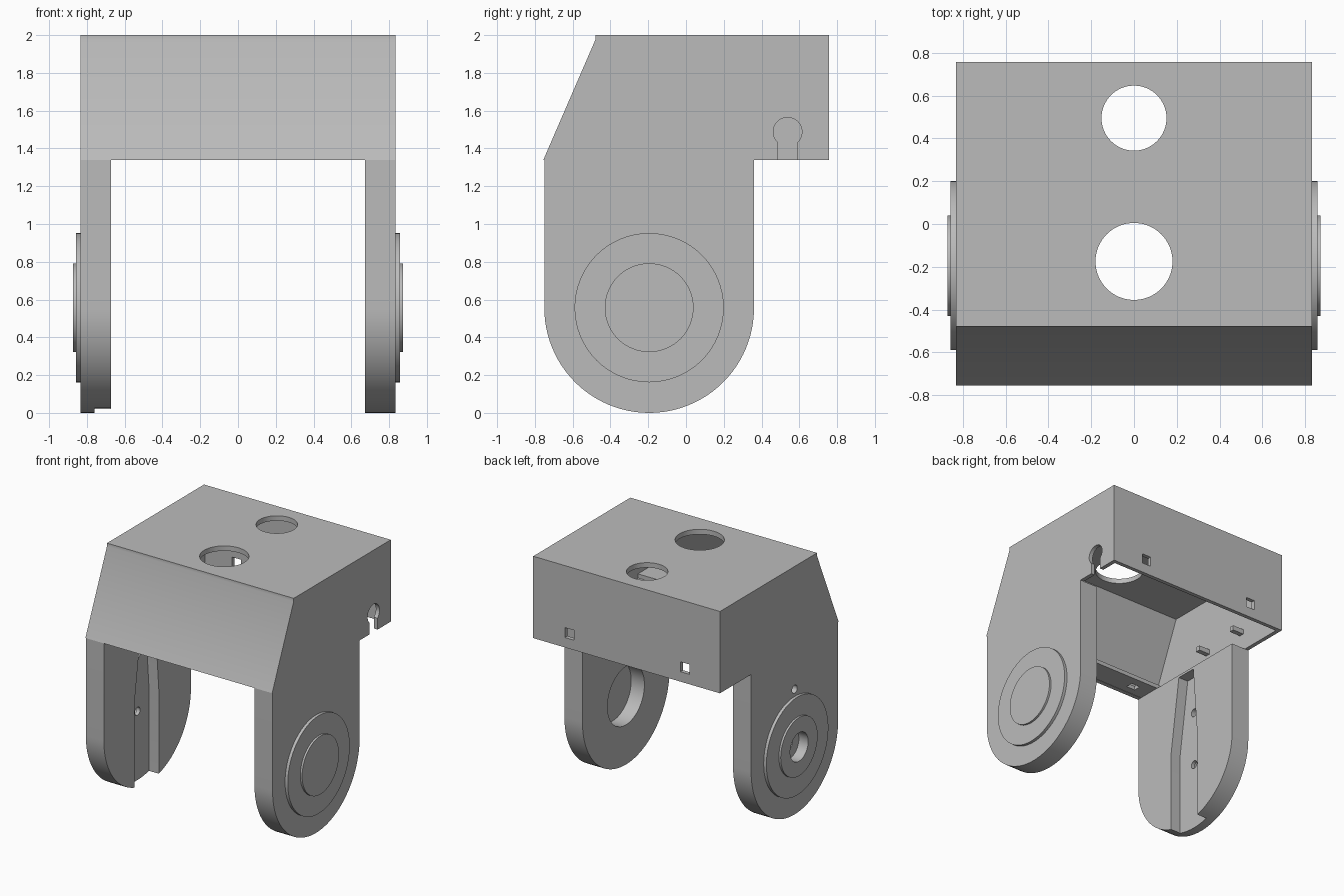
import bpy, bmesh, math

cube = bpy.data.objects.get("Cube")
if cube:
    bpy.data.objects.remove(cube, do_unlink=True)

GREY = (0.5, 0.5, 0.5, 1)
grey = bpy.data.materials.new("plain_grey")
grey.use_nodes = True
grey.diffuse_color = GREY
grey.node_tree.nodes["Principled BSDF"].inputs["Base Color"].default_value = GREY


def prism(name, outline, lo, hi, axis="x"):
    """Extrude an outline along x (points are y, z), y (x, z) or z (x, y)."""
    place = {"x": lambda a, b, t: (t, a, b),
             "y": lambda a, b, t: (a, t, b),
             "z": lambda a, b, t: (a, b, t)}[axis]
    bm = bmesh.new()
    base = bm.faces.new([bm.verts.new(place(a, b, lo)) for a, b in outline])
    far = bmesh.ops.extrude_face_region(bm, geom=[base])["geom"]
    for v in far:
        if isinstance(v, bmesh.types.BMVert):
            v.co["xyz".index(axis)] = hi
    bmesh.ops.recalc_face_normals(bm, faces=bm.faces)
    mesh = bpy.data.meshes.new(name)
    bm.to_mesh(mesh)
    bm.free()
    mesh.materials.append(grey)
    obj = bpy.data.objects.new(name, mesh)
    bpy.context.collection.objects.link(obj)
    return obj


def arc(a, b, r, start=0, end=360, n=64):
    steps = n if end - start == 360 else n + 1
    angles = [math.radians(start + (end - start) * i / n) for i in range(steps)]
    return [(a + r * math.cos(t), b + r * math.sin(t)) for t in angles]


def rect(a0, a1, b0, b1):
    return [(a0, b0), (a1, b0), (a1, b1), (a0, b1)]


def cut(targets, cutter):
    cutter.hide_render = True
    for target in targets:
        mod = target.modifiers.new("cut", "BOOLEAN")
        mod.operation = "DIFFERENCE"
        mod.solver = "EXACT"
        mod.object = cutter
        bpy.context.view_layer.objects.active = target
        bpy.ops.object.modifier_apply(modifier=mod.name)
    bpy.data.objects.remove(cutter, do_unlink=True)


W, Y, Z = 0.833, -0.195, 0.555   # half width, pivot position
BASE = 1.34                      # underside of the housing
parts = []

# Hollow housing with a sloped front, open underneath
housing = prism("housing", [(-0.755, BASE), (0.757, BASE), (0.757, 2), (-0.48, 2),
                            (-0.48, 1.975)], -W, W)
cut([housing], prism("cavity", [(-0.74, 1.3), (0.725, 1.3), (0.725, 1.96),
                                (-0.455, 1.96), (-0.72, BASE)], -0.80, 0.80))
for y, r in ((0.495, 0.152), (-0.175, 0.18)):
    cut([housing], prism("top_hole", arc(0, y, r), 1.9, 2.1, "z"))
for x in (-0.52, 0.51):
    cut([housing], prism("slot", rect(x - 0.04, x + 0.04, 1.42, 1.5), 0.7, 0.8, "y"))

# Keyhole in the left wall
keyhole = arc(0.538, 1.488, 0.076, -48, 228, 40) + [(0.487, 1.3), (0.589, 1.3)]
cut([housing], prism("keyhole", keyhole, 0.75, 0.9))
parts.append(housing)

# Lip closing the lower front edge, with latch slots
lip = prism("front_lip", rect(-0.735, -0.53, BASE + 0.002, BASE + 0.035), -0.80, 0.80)
for x in (-0.52, 0.51):
    cut([lip], prism("lip_slot", rect(x - 0.04, x + 0.04, -0.66, -0.6), 1.3, 1.4, "z"))
parts.append(lip)

# Small pegs inside the right wall
for y in (-0.1, 0.3):
    parts.append(prism("inner_peg", rect(y, y + 0.04, 1.48, 1.52), -0.805, -0.70))

# Legs with round ends and stepped pivot discs
sides = {}
for side, s in (("left", 1), ("right", -1)):
    outline = [(0.36, BASE), (-0.75, BASE)] + arc(Y, Z, 0.555, 180, 360, 48)
    leg = prism(side + "_leg", outline, s * 0.672, s * W)
    disc = prism(side + "_outer_disc", arc(Y, Z + 0.002, 0.395), s * W, s * 0.857)
    cap = prism(side + "_inner_disc", arc(Y, Z + 0.002, 0.235), s * 0.857, s * 0.873)
    sides[side] = [leg, disc, cap]
    parts += sides[side]

# Round pocket inside the left leg
cut(sides["left"][:1], prism("pocket", arc(Y, Z, 0.235), 0.6, 0.79))

# Tapered cable channel, bearing hole and screw holes in the right leg
channel = [(-0.36, -0.1), (-0.05, -0.1), (-0.05, 0.7), (-0.1, 1.32), (-0.27, 1.32),
           (-0.36, 0.7)]
cut(sides["right"][:1], prism("channel", channel, -0.76, -0.6))
cut(sides["right"], prism("bearing", arc(Y, Z, 0.115, n=48), -0.95, -0.79))
for z in (Z, 1.01):
    cut(sides["right"][:1], prism("screw_hole", arc(Y, z, 0.033, n=24), -0.95, -0.6))

# Smooth curved walls, keep hard edges
bpy.ops.object.select_all(action="DESELECT")
for obj in parts:
    obj.select_set(True)
bpy.context.view_layer.objects.active = housing
bpy.ops.object.shade_smooth_by_angle(angle=math.radians(30))
